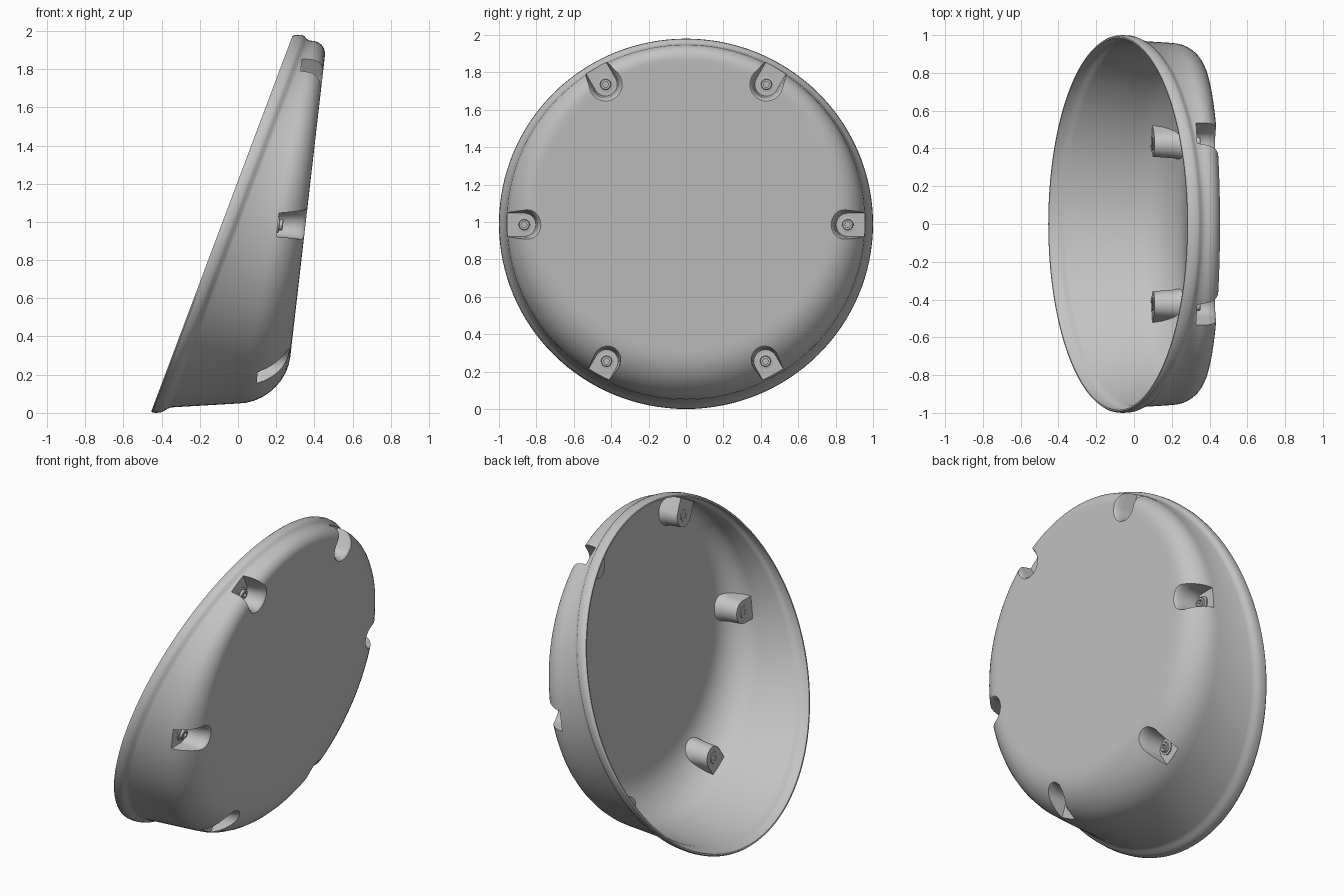
import bpy, bmesh, math

if "Cube" in bpy.data.objects:
    bpy.data.objects.remove(bpy.data.objects["Cube"])

N = 128
grey = bpy.data.materials.new("light_grey")
grey.diffuse_color = (0.55, 0.55, 0.55, 1)
grey.use_nodes = True
grey.node_tree.nodes["Principled BSDF"].inputs["Base Color"].default_value = grey.diffuse_color


def loft(name, rings):
    """Closed solid through a list of equal-length rings, capped at both ends."""
    bm = bmesh.new()
    vs = [[bm.verts.new(p) for p in ring] for ring in rings]
    for a, b in zip(vs, vs[1:]):
        for i in range(len(a)):
            j = (i + 1) % len(a)
            bm.faces.new((a[i], a[j], b[j], b[i]))
    bm.faces.new(vs[0])
    bm.faces.new(vs[-1])
    bmesh.ops.recalc_face_normals(bm, faces=bm.faces)
    me = bpy.data.meshes.new(name)
    bm.to_mesh(me)
    bm.free()
    ob = bpy.data.objects.new(name, me)
    bpy.context.collection.objects.link(ob)
    me.materials.append(grey)
    return ob


def cut(target, cutter):
    m = target.modifiers.new("cut", 'BOOLEAN')
    m.operation, m.solver, m.object = 'DIFFERENCE', 'EXACT', cutter
    bpy.context.view_layer.objects.active = target
    bpy.ops.object.modifier_apply(modifier=m.name)
    bpy.data.objects.remove(cutter)


def smooth(ob, angle=32):
    bpy.ops.object.select_all(action='DESELECT')
    ob.select_set(True)
    bpy.context.view_layer.objects.active = ob
    bpy.ops.object.shade_smooth_by_angle(angle=math.radians(angle))


def rim_x(z):      # steep slanted plane of the open rim
    return -0.457 + 0.376 * z


def face_x(z):     # gently slanted plane of the closed face
    return 0.240 + 0.115 * z


def dish(name, rim, shrink):
    """Slanted bowl: rim profile (offset, radius), drafted wall, fillet, flat face."""
    def ring(fn):
        pts = []
        for i in range(N):
            t = 2 * math.pi * i / N
            x, r = fn(0.99 + 0.96 * math.sin(t))
            z = 0.99 + 0.99 * r * math.sin(t)
            pts.append((x(z), r * math.cos(t), z))
        return pts
    rings = [ring(lambda z0, o=o, r=r: (lambda z: rim_x(z) + o, r)) for o, r in rim]
    for k in range(11):
        a = math.pi / 2 * min(k, 9) / 9

        def fn(z0):
            f = 0.25 - 0.088 * z0 - shrink * 0.5
            wall = 0.971 - shrink - 0.035 * max(0, face_x(z0) - rim_x(z0) - 0.1)
            r = wall - f * (1 - math.cos(a)) - (0.03 if k == 10 else 0)
            return (lambda z: face_x(z) - shrink - f * (1 - math.sin(a))), r
        rings.append(ring(fn))
    return loft(name, rings)


# Thin outer body with rounded rim flange, and the hollow inside it
shell = dish("dish_shell", [(0, 0.992), (0.008, 0.998), (0.025, 1.0), (0.05, 0.998),
                            (0.064, 0.992), (0.077, 0.98), (0.095, 0.971)], 0)
cavity = dish("cavity_cutter", [(-0.08, 0.984), (0.045, 0.984), (0.058, 0.978),
                                (0.068, 0.97), (0.085, 0.962)], 0.009)


def slot(name, y, z, floor, grow):
    """U-shaped slot opening radially outward, flared toward the face."""
    d = math.hypot(y, z - 0.99)
    dy, dz = y / d, (z - 0.99) / d
    depth = face_x(z) - floor
    rings = []
    for h, r in ((-grow, 0.062), (depth * 0.6, 0.07), (depth * 0.88, 0.077),
                 (depth * 0.97, 0.084), (depth * 1.02, 0.092), (depth + 0.2, 0.11)):
        r += grow
        prof = [(0.4, r)]
        prof += [(-r * math.sin(math.pi * i / 16), r * math.cos(math.pi * i / 16))
                 for i in range(17)]
        prof.append((0.4, -r))
        ring = []
        for u, v in prof:
            py, pz = y + u * dy - v * dz, z + u * dz + v * dy
            ring.append((floor + h + 0.112 * (pz - z), py, pz))
        rings.append(ring)
    return loft(name, rings)


places = [(s * y, z, x) for y, z, x in
          ((0.43, 1.735, 0.322), (0.865, 0.985, 0.208), (0.425, 0.255, 0.108))
          for s in (1, -1)]

# Pocket walls stay inside the hollow, then the pockets are cut from outside
for p in places:
    cut(cavity, slot("boss_cutter", *p, 0.007))
cut(shell, cavity)
for p in places:
    cut(shell, slot("pocket_cutter", *p, 0))
smooth(shell)

# Socket-head screw with washer in every pocket, its end showing inside the dish
for n, (y, z, x) in enumerate(places):
    rings = []
    for r, h, hexa in ((0.016, -0.008, 1), (0.016, -0.011, 1), (0.034, -0.011, 0),
                       (0.036, -0.005, 0), (0.042, -0.002, 0), (0.042, 0.007, 0),
                       (0.03, 0.009, 0), (0.03, 0.024, 0), (0.026, 0.028, 0),
                       (0.016, 0.028, 1), (0.016, 0.012, 1)):
        ring = []
        for i in range(24):
            a = math.tau * i / 24
            q = r
            if hexa:
                q = r * math.cos(math.pi / 6) / math.cos(a % (math.pi / 3) - math.pi / 6)
            v = q * math.sin(a)
            ring.append((x + h + 0.112 * v, y + q * math.cos(a), z + v))
        rings.append(ring)
    smooth(loft("screw_%d" % (n + 1), rings))
